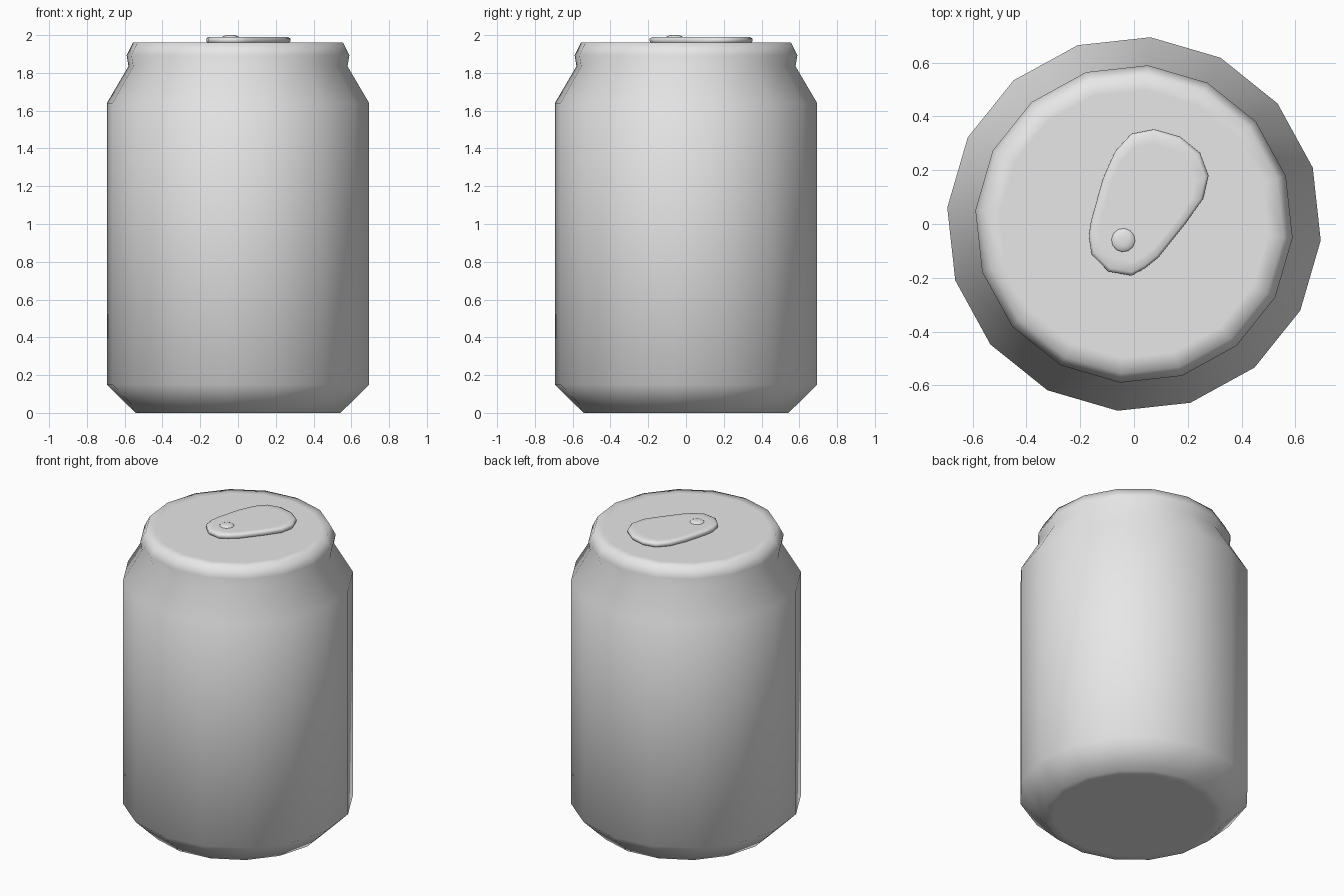
import bpy
import bmesh
import math

cube = bpy.data.objects.get("Cube")
if cube:
    bpy.data.objects.remove(cube, do_unlink=True)

SIDES = 16
TURN = math.radians(-5)

metal = bpy.data.materials.new("light_grey_metal")
metal.use_nodes = True
grey = (0.8, 0.8, 0.8, 1)
metal.diffuse_color = grey
metal.node_tree.nodes["Principled BSDF"].inputs["Base Color"].default_value = grey


def circle(radius, sides=SIDES, centre=(0, 0)):
    step = math.tau / sides
    return [(centre[0] + radius * math.cos(TURN + i * step),
             centre[1] + radius * math.sin(TURN + i * step)) for i in range(sides)]


def scaled(outline, factor):
    cx = sum(p[0] for p in outline) / len(outline)
    cy = sum(p[1] for p in outline) / len(outline)
    return [(cx + (x - cx) * factor, cy + (y - cy) * factor) for x, y in outline]


def loft(name, rings):
    """Join stacked (outline, z) rings into a closed smooth solid."""
    bm = bmesh.new()
    loops = [[bm.verts.new((x, y, z)) for x, y in outline] for outline, z in rings]
    for low, high in zip(loops, loops[1:]):
        n = len(low)
        for i in range(n):
            j = (i + 1) % n
            bm.faces.new((low[i], low[j], high[j], high[i]))
    bm.faces.new(loops[0][::-1])
    bm.faces.new(loops[-1])
    bmesh.ops.recalc_face_normals(bm, faces=bm.faces)
    for face in bm.faces:
        face.smooth = True
    mesh = bpy.data.meshes.new(name)
    bm.to_mesh(mesh)
    bm.free()
    mesh.materials.append(metal)
    obj = bpy.data.objects.new(name, mesh)
    bpy.context.collection.objects.link(obj)
    return obj


# Can shell: base, straight wall, shoulder, neck, rim and lid
profile = [(0.49, 0), (0.545, 0), (0.697, 0.15), (0.697, 1.64),
           (0.582, 1.835), (0.592, 1.893), (0.558, 1.96), (0.5, 1.96)]
loft("can_body", [(circle(r), z) for r, z in profile])

# Pull tab: rounded, slightly egg-shaped plate on the lid
outline = [(-0.01, 0.335), (-0.07, 0.27), (-0.115, 0.17), (-0.16, 0.01),
           (-0.168, -0.045), (-0.158, -0.112), (-0.095, -0.177), (-0.01, -0.192),
           (0.04, -0.165), (0.09, -0.125), (0.19, 0), (0.258, 0.095),
           (0.277, 0.18), (0.245, 0.265), (0.17, 0.325), (0.075, 0.352)]
tab_levels = [(0.97, 1.955), (1, 1.968), (1, 1.982), (0.95, 1.99), (0.8, 1.99)]
loft("pull_tab", [(scaled(outline, s), z) for s, z in tab_levels])

# Rivet: low dome on the narrow end of the tab
rivet_levels = [(0.048, 1.986), (0.04, 1.994), (0.025, 1.999), (0.01, 2.0)]
loft("rivet", [(circle(r, 12, (-0.04, -0.06)), z) for r, z in rivet_levels])
